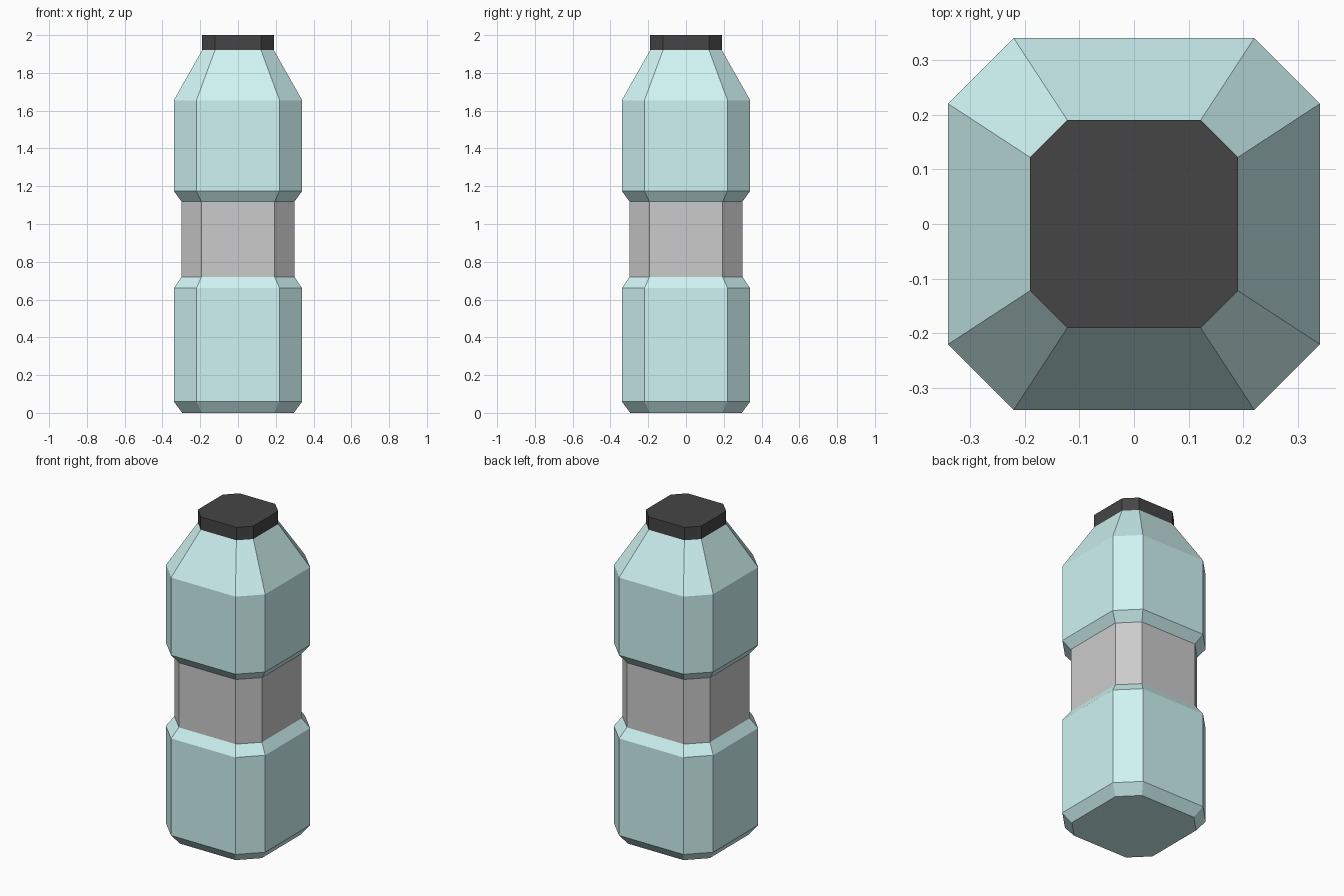
import bpy, bmesh

if "Cube" in bpy.data.objects:
    bpy.data.objects.remove(bpy.data.objects["Cube"])


def material(name, rgb):
    m = bpy.data.materials.new(name)
    m.diffuse_color = (*rgb, 1)
    m.use_nodes = True
    m.node_tree.nodes["Principled BSDF"].inputs["Base Color"].default_value = m.diffuse_color
    return m


def section(w, c):
    # square of half-width w with corners cut back to c
    return [(c, -w), (w, -c), (w, c), (c, w), (-c, w), (-w, c), (-w, -c), (-c, -w)]


def loft(name, rings, mat=None, bottom=False, top=False):
    # rings: (height, half-width, corner)
    bm = bmesh.new()
    loops = [[bm.verts.new((x, y, z)) for x, y in section(w, c)] for z, w, c in rings]
    for a, b in zip(loops, loops[1:]):
        for i in range(8):
            j = (i + 1) % 8
            bm.faces.new((a[i], a[j], b[j], b[i]))
    if bottom:
        bm.faces.new(loops[0][::-1])
    if top:
        bm.faces.new(loops[-1])
    mesh = bpy.data.meshes.new(name)
    bm.to_mesh(mesh)
    bm.free()
    if mat:
        mesh.materials.append(mat)
    obj = bpy.data.objects.new(name, mesh)
    bpy.context.collection.objects.link(obj)
    return obj


teal = material("teal", (0.62, 0.90, 0.89))
black = material("black", (0.06, 0.06, 0.06))

# body halves, each chamfered into the narrower grip
loft("lower_body", [(0, 0.295, 0.19), (0.06, 0.34, 0.22),
                    (0.66, 0.34, 0.22), (0.72, 0.30, 0.194)], teal, bottom=True)
loft("grip", [(0.72, 0.30, 0.194), (1.12, 0.30, 0.194)])
loft("upper_body", [(1.12, 0.30, 0.194), (1.175, 0.34, 0.22),
                    (1.655, 0.34, 0.22), (1.92, 0.19, 0.122)], teal)

# flat screw cap
loft("cap", [(1.92, 0.19, 0.122), (2.0, 0.19, 0.122)], black, top=True)
